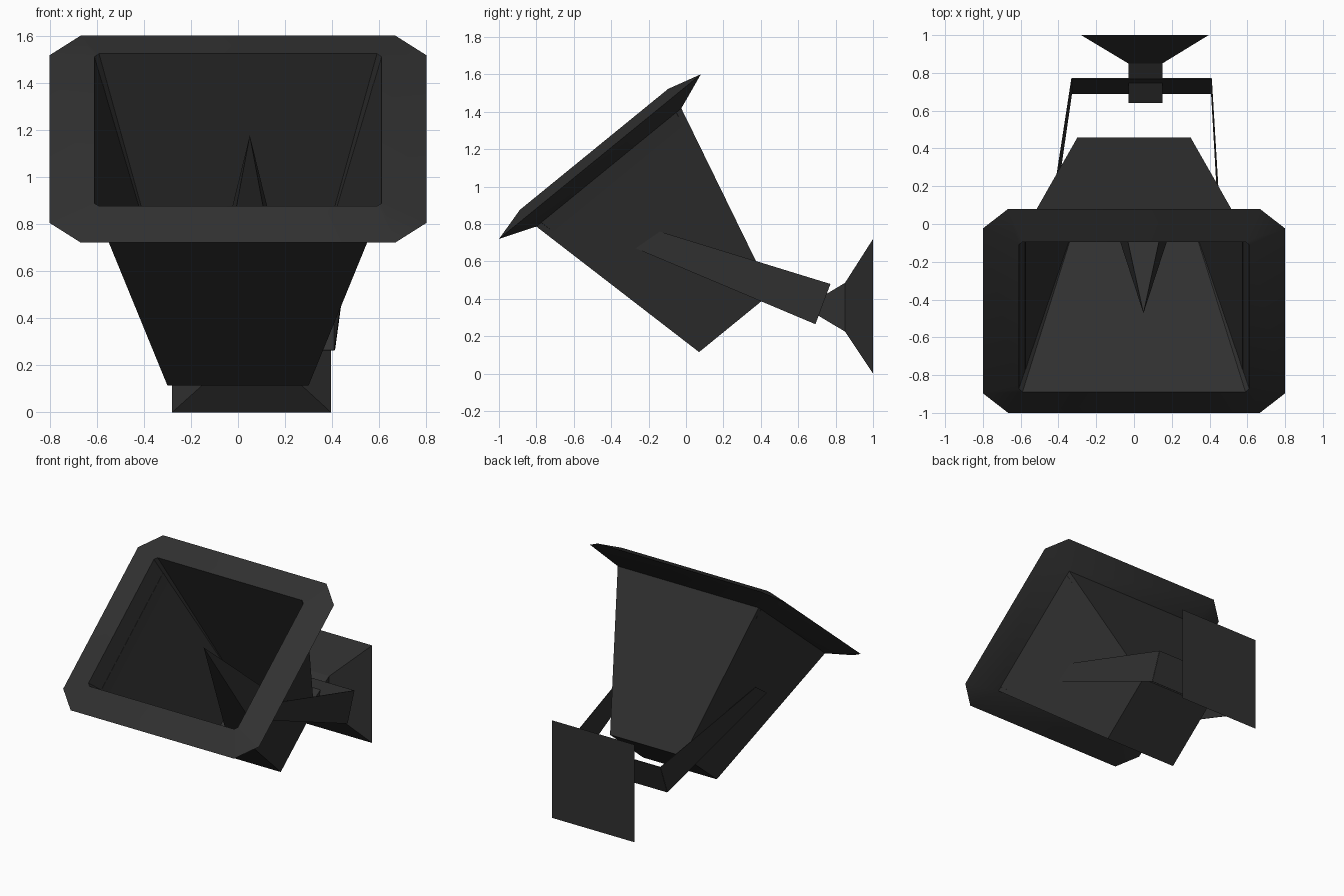
import bpy, bmesh
from mathutils import Vector

if "Cube" in bpy.data.objects:
    bpy.data.objects.remove(bpy.data.objects["Cube"])

black = bpy.data.materials.new("matte_black")
black.diffuse_color = (0.03, 0.03, 0.03, 1)
black.use_nodes = True
black.node_tree.nodes["Principled BSDF"].inputs["Base Color"].default_value = black.diffuse_color

# Tilted horn frame: U runs up the mouth, N points out of the mouth
U = Vector((0, 0.775, 0.632))
N = Vector((0, -0.632, 0.775))
MID = 0.377


def tilt(x, u, n):
    return Vector((x, 0, 0)) + U * (MID + u) + N * n


def rect(hx, hu, n, c=0.0):
    """Rectangular ring in the horn frame, corners cut by c (8 points)."""
    pts = [(hx, c - hu), (hx, hu - c), (hx - c, hu), (c - hx, hu),
           (-hx, hu - c), (-hx, c - hu), (c - hx, -hu), (hx - c, -hu)]
    return [tilt(x, u, n) for x, u in pts]


def loft(name, rings, smooth=False):
    """Skin a series of rings and cap both ends."""
    bm = bmesh.new()
    loops = [[bm.verts.new(p) for p in r] for r in rings]
    k = len(loops[0])
    for a, b in zip(loops, loops[1:]):
        for i in range(k):
            j = (i + 1) % k
            bm.faces.new((a[i], a[j], b[j], b[i]))
    bm.faces.new(loops[0])
    bm.faces.new(loops[-1])
    bmesh.ops.remove_doubles(bm, verts=bm.verts, dist=0.001)
    bmesh.ops.recalc_face_normals(bm, faces=bm.faces)
    me = bpy.data.meshes.new(name)
    bm.to_mesh(me)
    bm.free()
    me.materials.append(black)
    ob = bpy.data.objects.new(name, me)
    bpy.context.collection.objects.link(ob)
    if smooth:
        bpy.ops.object.select_all(action='DESELECT')
        ob.select_set(True)
        bpy.context.view_layer.objects.active = ob
        bpy.ops.object.shade_smooth_by_angle(angle=0.7)
    return ob


# Horn: outer shell, flared lip, crest and hollow inside
loft("horn", [
    rect(0.30, 0.25, 0.045),
    rect(0.575, 0.50, 1.115),
    rect(0.80, 0.696, 1.19, 0.133),
    rect(0.61, 0.512, 1.24, 0.02),
    rect(0.29, 0.24, 0.06),
], smooth=True)

# Pointed core inside the horn
loft("core_spike", [rect(0.19, 0.19, 0.055), rect(0.0, 0.0, 1.21)]).location.x = 0.05


# Bracket: thin strap with two arms
def strap(name, quad, offset):
    off = Vector(offset)
    pts = [Vector(p) for p in quad]
    loft(name, [[p - off for p in pts], [p + off for p in pts]])


for side, x0, x1 in (("left", -0.33, -0.47), ("right", 0.41, 0.465)):
    strap(side + "_arm", [(x0, 0.69, 0.265), (x0, 0.77, 0.48),
                          (x1, -0.14, 0.76), (x1, -0.27, 0.67)], (0.002, 0, 0))
strap("cross_bar", [(-0.33, 0.69, 0.265), (0.41, 0.69, 0.265),
                    (0.41, 0.77, 0.48), (-0.33, 0.77, 0.48)], (0, 0.002, -0.001))


# Wall mount: wedge neck flaring into a square plate
def section(x0, x1, y, z0, z1):
    return [(x0, y, z0), (x1, y, z0), (x1, y, z1), (x0, y, z1)]


loft("wall_mount", [
    section(-0.03, 0.15, 0.64, 0.35, 0.36),
    section(-0.03, 0.15, 0.85, 0.225, 0.485),
    section(-0.28, 0.395, 1.0, 0.0, 0.72),
])
